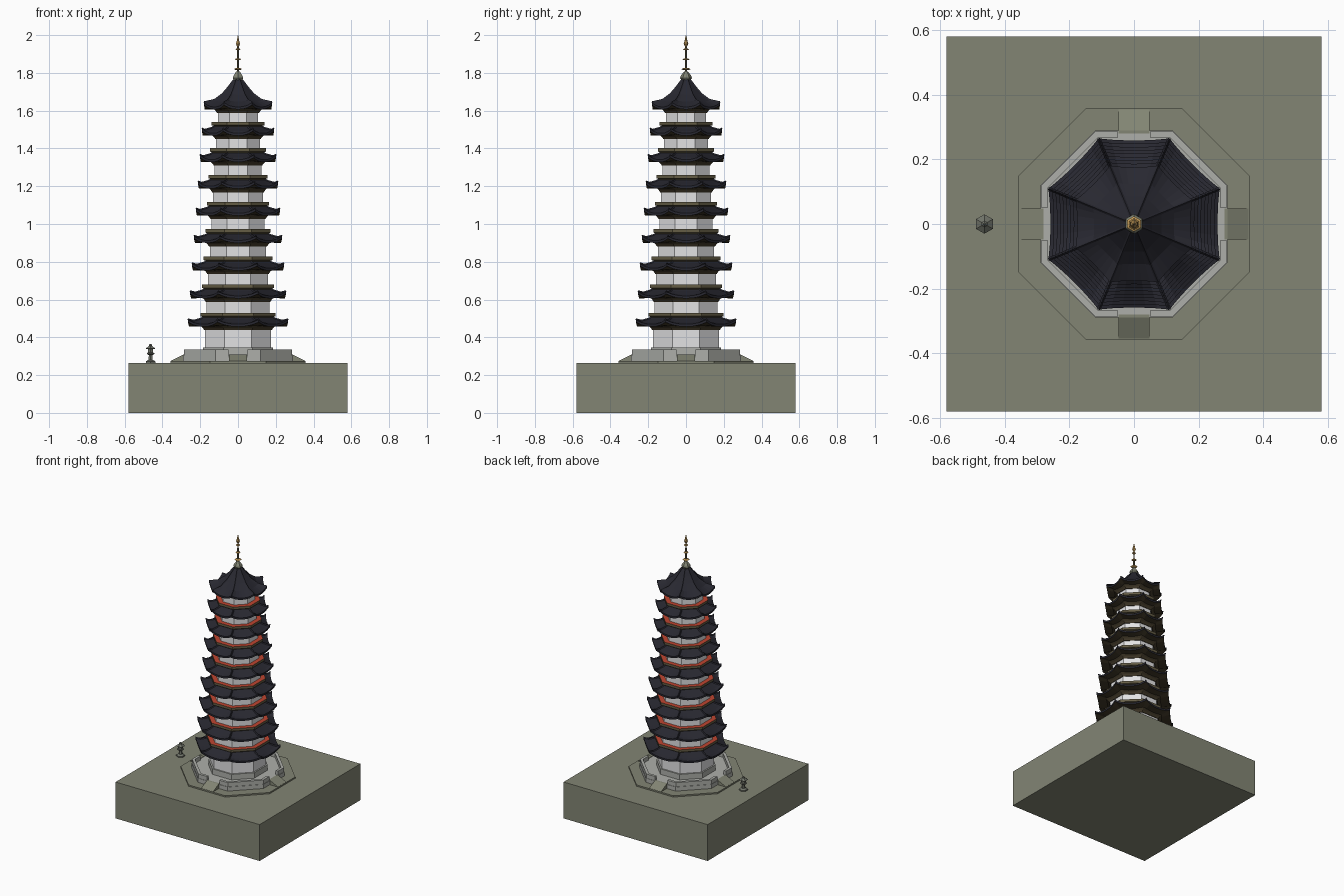
import bpy, bmesh, math
from mathutils import Matrix, Vector

cube = bpy.data.objects.get("Cube")
if cube:
    bpy.data.objects.remove(cube, do_unlink=True)


def material(name, rgb):
    m = bpy.data.materials.new(name)
    m.use_nodes = True
    m.diffuse_color = (*rgb, 1)
    m.node_tree.nodes["Principled BSDF"].inputs["Base Color"].default_value = (*rgb, 1)
    return m


GROUND = material("olive ground", (.225, .235, .175))
STONE = material("grey stone", (.42, .43, .40))
WALL = material("white plaster", (.76, .76, .77))
TILE = material("dark roof tile", (.021, .021, .030))
BRACKET = material("dark brown wood", (.055, .042, .022))
BEAM = material("olive brown wood", (.13, .11, .06))
RED = material("red deck", (.52, .06, .03))
GOLD = material("gold", (.55, .33, .10))
LANTERN = material("lantern stone", (.16, .17, .14))


def finish(name, bm, *mats):
    bmesh.ops.recalc_face_normals(bm, faces=bm.faces)
    mesh = bpy.data.meshes.new(name)
    bm.to_mesh(mesh)
    bm.free()
    for m in mats:
        mesh.materials.append(m)
    obj = bpy.data.objects.new(name, mesh)
    bpy.context.collection.objects.link(obj)
    return obj


def bridge(bm, a, b, mat=0):
    for k in range(len(a)):
        n = (k + 1) % len(a)
        bm.faces.new((a[k], a[n], b[n], b[k])).material_index = mat


def loft(name, profile, mats, sides=8, centre=(0, 0), top_mat=0):
    """Stack of regular polygons; profile holds (apothem, z)."""
    bm = bmesh.new()
    rings = []
    for apothem, z in profile:
        r = apothem / math.cos(math.pi / sides)
        rings.append([bm.verts.new((centre[0] + r * math.cos((k + .5) * math.tau / sides),
                                    centre[1] + r * math.sin((k + .5) * math.tau / sides), z))
                      for k in range(sides)])
    for a, b in zip(rings, rings[1:]):
        bridge(bm, a, b)
    bm.faces.new(rings[0])
    bm.faces.new(rings[-1]).material_index = top_mat
    return finish(name, bm, *mats)


def extrude(name, points, vec, mat, turn=0):
    """Solid made by sweeping a flat polygon, then turned about z."""
    bm = bmesh.new()
    face = bm.faces.new([bm.verts.new(p) for p in points])
    new = bmesh.ops.extrude_face_region(bm, geom=[face], use_keep_orig=True)["geom"]
    moved = [v for v in new if isinstance(v, bmesh.types.BMVert)]
    bmesh.ops.translate(bm, verts=moved, vec=vec)
    bmesh.ops.transform(bm, matrix=Matrix.Rotation(turn, 4, "Z"), verts=bm.verts)
    return finish(name, bm, mat)


SUB = 6  # pieces along each eave


def roof_ring(apothem, z, lift):
    """Octagon ring whose corners sweep up and out."""
    pts = []
    for k in range(8):
        a, b = [Vector((math.cos((j + .5) * math.pi / 4), math.sin((j + .5) * math.pi / 4), 0))
                for j in (k, k + 1)]
        for s in range(SUB):
            t = s / SUB
            up = abs(2 * t - 1) ** 2.5
            p = a.lerp(b, t) * apothem / math.cos(math.pi / 8)
            p *= 1 - (1 - up) * lift
            pts.append(Vector((p.x, p.y, z + lift * up)))
    return pts


def roof(name, profile, inner, soffit_z):
    """Tiled top from (apothem, z, lift) rows, eave lip, and wooden underside."""
    bm = bmesh.new()
    rows = [roof_ring(*p) for p in profile]
    lip = [p - Vector((0, 0, .013)) for p in rows[-1]]
    under = roof_ring(inner, soffit_z, 0)
    rings = [[bm.verts.new(p) for p in row] for row in rows + [lip, under]]
    for i in range(len(rings) - 1):
        bridge(bm, rings[i], rings[i + 1], int(i == len(rings) - 2))
    bm.faces.new(rings[0])
    bm.faces.new(rings[-1]).material_index = 1
    finish(name, bm, TILE, BRACKET)
    # hip ridges along the eight corners
    bm = bmesh.new()
    for k in range(8):
        path = [row[k * SUB] for row in rows]
        side = Vector((-path[0].y, path[0].x, 0)).normalized() * .005
        secs = [[bm.verts.new(p + o) for o in (side, Vector((0, 0, .007)), -side)] for p in path]
        for a, b in zip(secs, secs[1:]):
            bridge(bm, a, b)
        bm.faces.new(secs[0])
        bm.faces.new(secs[-1])
    finish(name + "_ridges", bm, TILE)


# ground block and stepped terrace
h = .58
extrude("ground_block", [(-h, -h, 0), (h, -h, 0), (h, h, 0), (-h, h, 0)], (0, 0, .265), GROUND)
loft("terrace_step", [(.358, .264), (.358, .275)], [GROUND])
loft("terrace", [(.29, .27), (.29, .305)], [STONE])
loft("tower_plinth", [(.185, .30), (.185, .345)], [STONE])

# ramps on four sides, with parapets between them
outer = [(.05, -.287), (.119, -.287), (.287, -.119), (.287, -.05)]
inner = [(.268, -.05), (.268, -.111), (.111, -.268), (.05, -.268)]
for q in range(4):
    turn = q * math.pi / 2
    extrude(f"ramp_{q + 1}", [(-.048, -.28, .27), (-.048, -.355, .27), (-.048, -.355, .276),
                              (-.048, -.29, .308), (-.048, -.28, .308)], (.096, 0, 0), GROUND, turn)
    extrude(f"parapet_{q + 1}", [(x, y, .304) for x, y in outer + inner], (0, 0, .031), STONE, turn)

# nine storeys: wall, brackets, roof, and the balcony of the next storey
floor = .305
for i in range(9):
    n = i + 1
    tip = .493 + .15 * i - .0008 * i * i
    wall = .175 - .0085 * i
    next_wall = wall - .0085
    eave = .265 - .0106 * i
    loft(f"wall_{n}", [(wall, floor), (wall, tip - .035)], [WALL])
    loft(f"roof_brackets_{n}", [(wall + .004, tip - .055), (wall + .012, tip - .043),
                                (wall + .026, tip - .03)], [BRACKET])
    if i < 8:
        roof(f"roof_{n}", [(next_wall, tip + .022, 0), (wall + .025, tip + .003, 0),
                           (wall + .06, tip - .013, .006), (eave, tip - .023, .023)],
             wall, tip - .034)
        loft(f"balcony_{n}", [(next_wall + .012, tip), (next_wall + .022, tip + .016),
                              (next_wall + .032, tip + .019), (next_wall + .032, tip + .037)],
             [BEAM, RED], top_mat=1)
        floor = tip + .036
    else:
        roof("top_roof", [(.017, 1.768, 0), (.034, 1.748, 0), (.055, 1.72, 0), (.085, 1.685, 0),
                          (.125, tip + .007, .006), (eave, tip - .022, .023)], wall, tip - .034)

# finial
loft("finial_base", [(.018, 1.755), (.027, 1.772), (.024, 1.785), (.009, 1.808)], [GROUND], 6)
loft("finial_rod", [(.005, 1.80), (.004, 1.95)], [BEAM], 6)
for k, (r, z) in enumerate([(.021, 1.82), (.016, 1.872), (.013, 1.925)]):
    loft(f"finial_disc_{k + 1}", [(r * .6, z - .005), (r, z), (r * .6, z + .005)], [GOLD], 6)
loft("finial_tip", [(.004, 1.937), (.011, 1.954), (.006, 1.972), (.001, 2)], [GOLD], 6)

# stone lantern beside the terrace
loft("lantern", [(.025, .264), (.025, .273), (.011, .281), (.009, .306), (.02, .312), (.02, .317),
                 (.014, .319), (.014, .338), (.026, .34), (.009, .354), (.009, .359), (.002, .366)],
     [LANTERN], 6, (-.463, 0))
